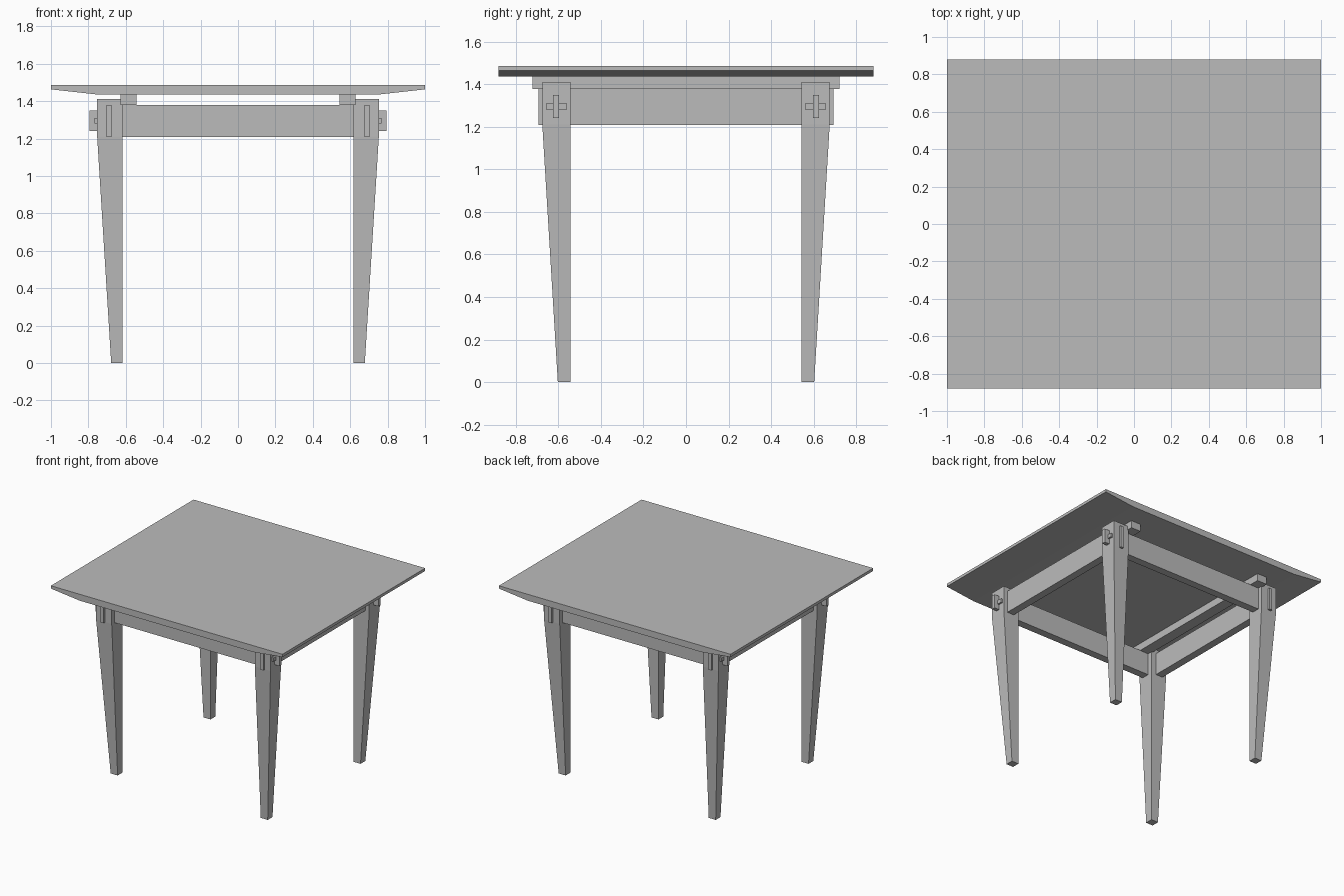
import bpy
import bmesh

old = bpy.data.objects.get("Cube")
if old:
    bpy.data.objects.remove(old, do_unlink=True)

grey = bpy.data.materials.new("plain grey")
grey.use_nodes = True
tone = (0.5, 0.5, 0.5, 1.0)
grey.diffuse_color = tone
for node in grey.node_tree.nodes:
    if node.type == 'BSDF_PRINCIPLED':
        node.inputs["Base Color"].default_value = tone


def loft(name, sections):
    """Solid through stacked rectangles given as (x0, x1, y0, y1, z)."""
    bm = bmesh.new()
    rings = []
    for x0, x1, y0, y1, z in sections:
        corners = ((x0, y0), (x1, y0), (x1, y1), (x0, y1))
        rings.append([bm.verts.new((x, y, z)) for x, y in corners])
    bm.faces.new(rings[0])
    bm.faces.new(rings[-1])
    for low, high in zip(rings, rings[1:]):
        for i in range(4):
            j = (i + 1) % 4
            bm.faces.new((low[i], low[j], high[j], high[i]))
    bmesh.ops.recalc_face_normals(bm, faces=bm.faces)
    mesh = bpy.data.meshes.new(name)
    bm.to_mesh(mesh)
    bm.free()
    mesh.materials.append(grey)
    obj = bpy.data.objects.new(name, mesh)
    bpy.context.collection.objects.link(obj)
    return obj


def box(name, x, y, z):
    return loft(name, [(*x, *y, z[0]), (*x, *y, z[1])])


def mirrored(obj, x=False, y=False):
    mod = obj.modifiers.new("mirror", 'MIRROR')
    mod.use_axis = (x, y, False)
    mod.use_mirror_merge = False


# Table top, bevelled underneath towards both ends
D = 0.88
loft("table_top", [(-0.75, 0.75, -D, D, 1.435),
                   (-1, 1, -D, D, 1.463),
                   (-1, 1, -D, D, 1.485)])

# Legs, straight at the joints and tapering on the outer faces
leg = loft("legs", [(0.618, 0.678, 0.543, 0.602, 0),
                    (0.618, 0.753, 0.543, 0.675, 1.21),
                    (0.618, 0.753, 0.543, 0.675, 1.41)])
mirrored(leg, x=True, y=True)

# Front and back aprons with narrower tenons passing through the legs
mirrored(box("long_aprons", (-0.63, 0.63), (0.58, 0.64), (1.207, 1.38)), y=True)
mirrored(box("long_apron_tenons", (0.62, 0.795), (0.596, 0.624), (1.24, 1.35)),
         x=True, y=True)

# Keys crossing the tenons outside the legs
mirrored(box("tenon_keys", (0.745, 0.767), (0.558, 0.658), (1.28, 1.31)),
         x=True, y=True)

# Side aprons with full-height tenons
mirrored(box("side_aprons", (0.66, 0.72), (-0.55, 0.55), (1.207, 1.38)), x=True)
mirrored(box("side_apron_tenons", (0.676, 0.703), (0.545, 0.692), (1.207, 1.38)),
         x=True, y=True)

# Battens carrying the top
mirrored(box("battens", (0.543, 0.628), (-0.72, 0.72), (1.378, 1.436)), x=True)
